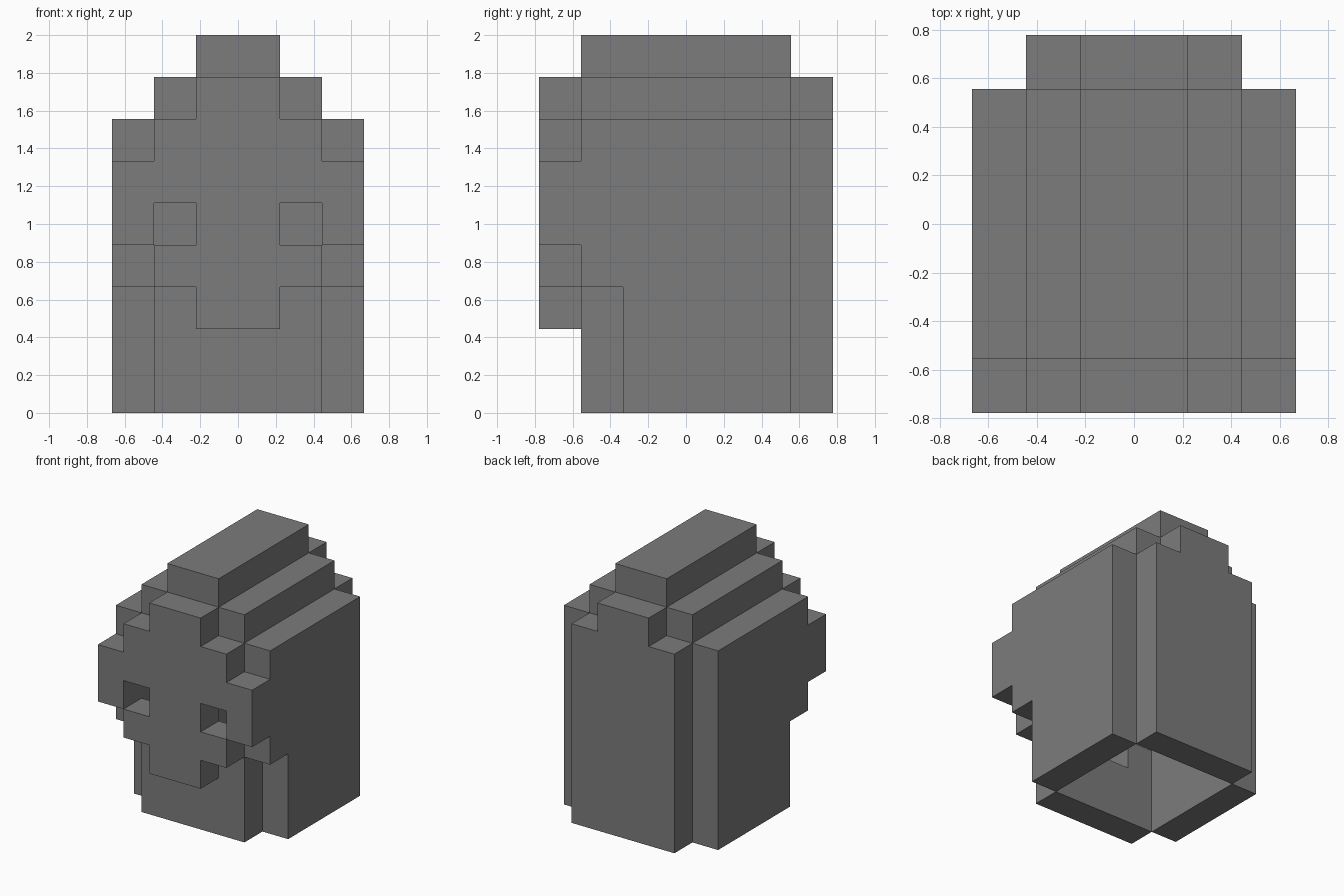
import bpy
import bmesh
from mathutils import Vector

if "Cube" in bpy.data.objects:
    bpy.data.objects.remove(bpy.data.objects["Cube"])

U = 2 / 9                        # one block; the model is 6 x 7 x 9 blocks
ORIGIN = Vector((-3 * U, -3.5 * U, 0))

grey = bpy.data.materials.new("stone grey")
grey.diffuse_color = (0.2, 0.2, 0.2, 1)
grey.use_nodes = True
grey.node_tree.nodes["Principled BSDF"].inputs["Base Color"].default_value = grey.diffuse_color


def block(xs, ys, zs):
    """Cells of a box (half-open ranges), mirrored left to right."""
    cells = {(x, y, z) for x in range(*xs) for y in range(*ys) for z in range(*zs)}
    return cells | {(5 - x, y, z) for x, y, z in cells}


parts = {
    # Face mask: stepped outline with two eye holes and a chin
    "face_plate": (block((2, 4), (0, 1), (2, 8))
                   | block((4, 5), (0, 1), (3, 7))
                   | block((5, 6), (0, 1), (4, 6))) - block((4, 5), (0, 1), (4, 5)),
    # Recessed neck guard below the face
    "lower_front": block((2, 4), (1, 2), (0, 2)) | block((4, 5), (1, 2), (0, 3)),
    # Side walls with the lower front corner cut away
    "side_walls": block((5, 6), (2, 6), (0, 7)) | block((5, 6), (1, 2), (3, 7)),
    # Back wall
    "back_plate": block((2, 4), (6, 7), (0, 8)) | block((4, 5), (6, 7), (0, 7)),
    # Stepped roof, hollow underneath
    "roof_steps": block((4, 5), (1, 6), (7, 8)),
    "roof_ridge": block((2, 4), (1, 6), (8, 9)),
}
solid = set().union(*parts.values())


def build(name, cells):
    """Make a mesh from only the outer faces of the cells."""
    bm = bmesh.new()
    for c in sorted(cells):
        for axis in range(3):
            for side in (0, 1):
                n = list(c)
                n[axis] += 1 if side else -1
                if tuple(n) in solid:
                    continue
                quad = []
                for a, b in ((0, 0), (1, 0), (1, 1), (0, 1)):
                    p = Vector(c)
                    p[axis] += side
                    p[(axis + 1) % 3] += a
                    p[(axis + 2) % 3] += b
                    quad.append(bm.verts.new(p * U + ORIGIN))
                bm.faces.new(quad if side else quad[::-1])
    bmesh.ops.remove_doubles(bm, verts=bm.verts, dist=1e-4)
    mesh = bpy.data.meshes.new(name)
    bm.to_mesh(mesh)
    bm.free()
    mesh.materials.append(grey)
    bpy.context.collection.objects.link(bpy.data.objects.new(name, mesh))


for part_name, part_cells in parts.items():
    build(part_name, part_cells)
